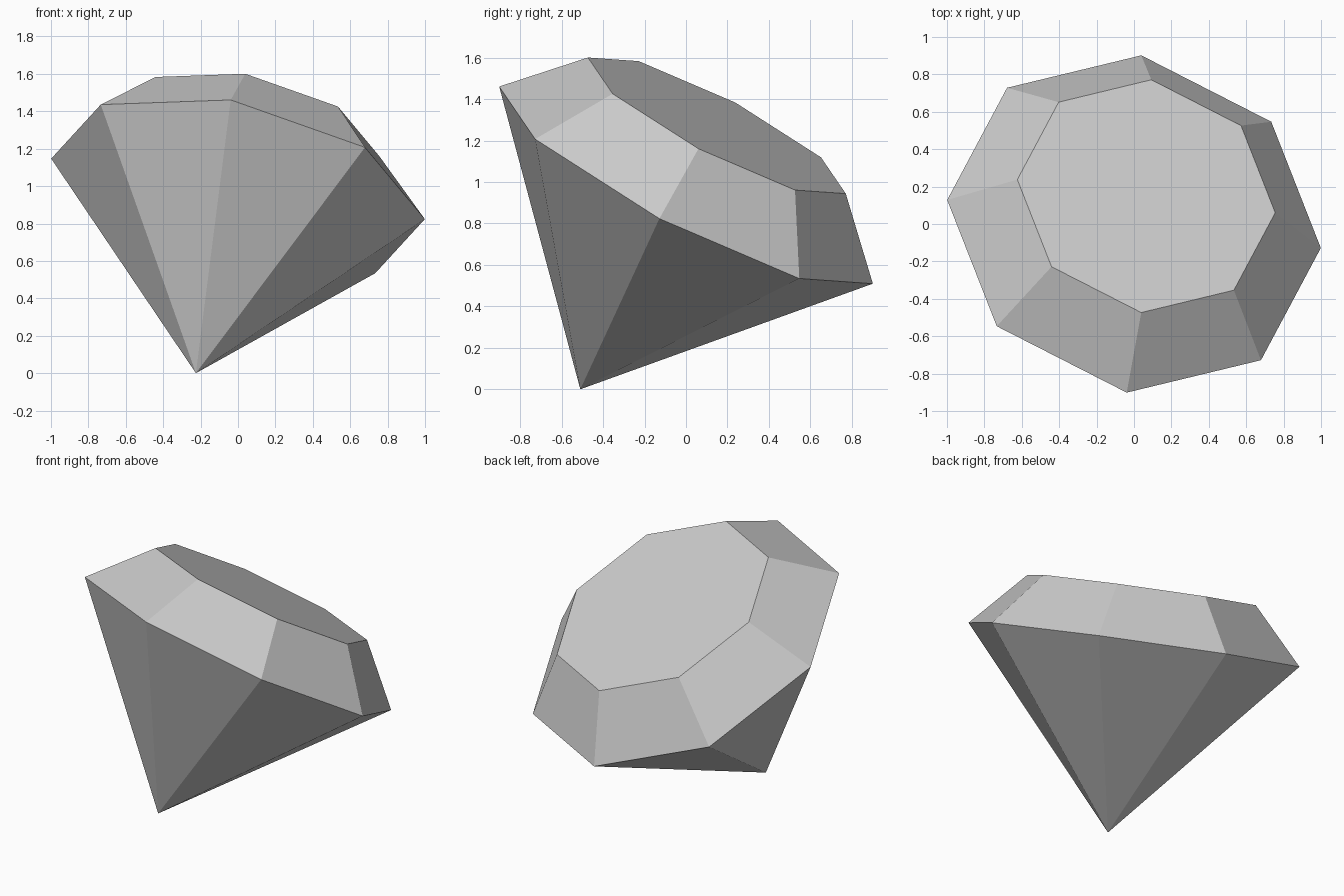
import bpy, bmesh
from math import cos, sin, tau
from mathutils import Vector, Matrix

if "Cube" in bpy.data.objects:
    bpy.data.objects.remove(bpy.data.objects["Cube"], do_unlink=True)

mat = bpy.data.materials.new("pale grey")
mat.use_nodes = True
grey = (0.6, 0.6, 0.6, 1)
mat.diffuse_color = grey
mat.node_tree.nodes["Principled BSDF"].inputs["Base Color"].default_value = grey

# Proportions along the gem's own axis, measured up from the point
SIDES = 8
GIRDLE_R, GIRDLE_H = 1.02, 1.132
TABLE_R, TABLE_H = 0.704, 1.462

# Gem axis and the direction of its first corner
tip = Vector((-0.225, -0.51, 0))
axis = Vector((0.225, 0.51, 0.985)).normalized()
corner = Vector((1, -0.125, -0.155))
corner = (corner - axis * corner.dot(axis)).normalized()
frame = Matrix((corner, axis.cross(corner), axis)).transposed().to_4x4()

bm = bmesh.new()


def ring(radius, height):
    return [bm.verts.new((radius * cos(tau * i / SIDES),
                          radius * sin(tau * i / SIDES), height))
            for i in range(SIDES)]


point = bm.verts.new((0, 0, 0))
girdle = ring(GIRDLE_R, GIRDLE_H)
table = ring(TABLE_R, TABLE_H)

# Pavilion below the girdle, crown facets above it, flat table on top
for i in range(SIDES):
    j = (i + 1) % SIDES
    bm.faces.new((point, girdle[j], girdle[i]))
    bm.faces.new((girdle[i], girdle[j], table[j], table[i]))
bm.faces.new(table)

# Lean the gem over, with its point on the ground
bm.transform(Matrix.Translation(tip) @ frame)
bmesh.ops.recalc_face_normals(bm, faces=bm.faces)

mesh = bpy.data.meshes.new("gem")
bm.to_mesh(mesh)
bm.free()
mesh.materials.append(mat)
gem = bpy.data.objects.new("gem", mesh)
bpy.context.collection.objects.link(gem)
